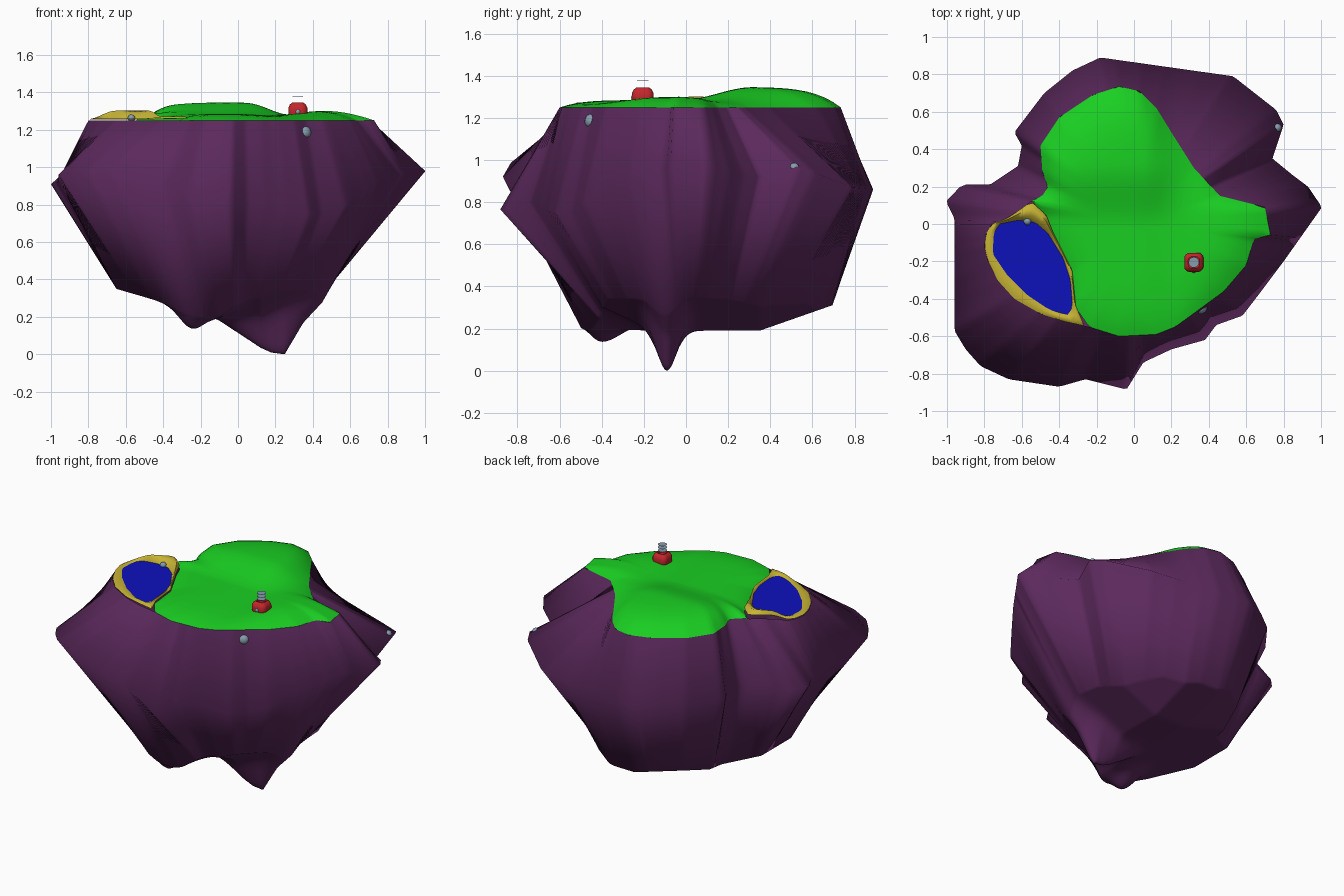
import bpy, bmesh, math
from math import sin, cos, pi, exp

if "Cube" in bpy.data.objects:
    bpy.data.objects.remove(bpy.data.objects["Cube"])

def material(name, rgb):
    m = bpy.data.materials.new(name)
    m.diffuse_color = (*rgb, 1)
    m.use_nodes = True
    m.node_tree.nodes["Principled BSDF"].inputs["Base Color"].default_value = m.diffuse_color
    return m

PURPLE = material("rock_purple", (0.105, 0.022, 0.107))
GREEN = material("grass_green", (0.01, 0.62, 0.016))
YELLOW = material("sand_yellow", (0.57, 0.45, 0.035))
BLUE = material("water_blue", (0.004, 0.006, 0.5))
RED = material("hut_red", (0.55, 0.02, 0.025))
GREY = material("stone_grey", (0.24, 0.34, 0.42))

def loft(name, rings, mat, cap_start=True, cap_end=True, angle=40):
    """Skin a list of equal-length point rings."""
    bm = bmesh.new()
    vs = [[bm.verts.new(p) for p in r] for r in rings]
    n = len(vs[0])
    for a, b in zip(vs, vs[1:]):
        for i in range(n):
            j = (i + 1) % n
            bm.faces.new((a[i], a[j], b[j], b[i]))
    if cap_start:
        bm.faces.new(vs[0][::-1])
    if cap_end:
        bm.faces.new(vs[-1])
    bmesh.ops.recalc_face_normals(bm, faces=bm.faces)
    me = bpy.data.meshes.new(name)
    bm.to_mesh(me)
    bm.free()
    ob = bpy.data.objects.new(name, me)
    bpy.context.collection.objects.link(ob)
    finish(ob, mat, angle)
    return ob

def finish(ob, mat, angle=40):
    ob.data.materials.append(mat)
    bpy.ops.object.select_all(action='DESELECT')
    ob.select_set(True)
    bpy.context.view_layer.objects.active = ob
    bpy.ops.object.shade_smooth_by_angle(angle=math.radians(angle))

def resample(poly, n, cx=0.0, cy=0.0):
    """Points of a star-shaped outline at n even angles round (cx, cy)."""
    out = []
    for k in range(n):
        dx, dy = cos(2 * pi * k / n + 0.001), sin(2 * pi * k / n + 0.001)
        best = None
        for p, q in zip(poly, poly[1:] + poly[:1]):
            ax, ay = p[0] - cx, p[1] - cy
            ex, ey = q[0] - p[0], q[1] - p[1]
            det = dx * ey - dy * ex
            if abs(det) < 1e-9:
                continue
            r = (ax * ey - ay * ex) / det
            s = (ax * dy - ay * dx) / det
            if r > 0 and -1e-6 <= s <= 1 + 1e-6 and (best is None or r > best[0]):
                best = (r, p[2] + s * (q[2] - p[2]))
        out.append((cx + best[0] * dx, cy + best[0] * dy, best[1]))
    return out

def mix(a, b, t):
    return [tuple(u + (v - u) * t for u, v in zip(p, q)) for p, q in zip(a, b)]

def flat(pts, z):
    return [(x, y, z) for x, y in pts]

def step(a, b, v):
    t = min(1, max(0, (v - a) / (b - a)))
    return t * t * (3 - 2 * t)

# Shared outlines: cliff edge of the grass, and the beach
grass_cliff = [(-.24, -.55), (-.08, -.60), (.12, -.59), (.22, -.55), (.33, -.47), (.48, -.36),
               (.6, -.22), (.64, -.08), (.73, -.06), (.70, .09), (.46, .15), (.32, .30),
               (.20, .49), (.12, .62), (.03, .71), (-.08, .735), (-.22, .69), (-.40, .57),
               (-.50, .42), (-.49, .28), (-.46, .20), (-.49, .15)]
beach_cliff = [(-.55, .12), (-.62, .07), (-.68, .03), (-.76, 0), (-.79, -.05), (-.80, -.12),
               (-.78, -.2), (-.73, -.30), (-.64, -.40), (-.5, -.48), (-.38, -.52)]
beach_inner = [(-.47, .05), (-.43, -.05), (-.33, -.25), (-.31, -.45)]

# Widest contour of the rock, with its height
wide = [(1.005, .09, .98), (.93, .2, .95), (.85, .26, .93), (.74, .35, .92), (.80, .53, .96),
        (.76, .61, .94), (.53, .79, .87), (-.18, .89, .86), (-.33, .82, .87), (-.48, .70, .88),
        (-.64, .49, .88), (-.60, .42, .88), (-.62, .31, .88), (-.77, .21, .9), (-.92, .21, .9),
        (-1.005, .12, .91), (-.96, .03, .92), (-.96, -.57, .96), (-.9, -.67, .97),
        (-.82, -.76, .98), (-.67, -.83, .99), (-.4, -.87, .92), (-.26, -.83, .85),
        (-.04, -.885, .76), (.05, -.74, .8), (.2, -.67, .78), (.38, -.62, .75),
        (.44, -.54, .75), (.58, -.49, .8), (.68, -.36, .88), (.8, -.2, .95)]
low = [(.48, .03), (.46, .2), (.35, .42), (.25, .58), (.05, .69), (-.2, .70), (-.36, .55),
       (-.45, .26), (-.65, .12), (-.65, -.2), (-.46, -.42), (-.33, -.49), (-.2, -.5),
       (-.03, -.42), (.25, -.37), (.42, -.2)]
keel = [(-.6, .4), (-.1, .18), (.12, .035), (.18, .008), (.25, 0), (.35, .17), (.5, .33), (1, .8)]

def underside(x, y):
    z = .19 + .29 * max(0, -.1 - x) + .45 * max(0, x - .12) + .35 * max(0, y - .35)
    z += .45 * max(0, -.15 - y) * step(-.15, .1, x)
    z -= .095 * exp(-((x + .25) / .09) ** 2 - ((y + .40) / (.08 if y < -.4 else .13)) ** 2)
    for (x0, z0), (x1, z1) in zip(keel, keel[1:]):   # sharp keel spike
        if x0 <= x < x1:
            k = z0 + (z1 - z0) * (x - x0) / (x1 - x0)
            z -= max(0, z - k) * exp(-((y + .09) / .07) ** 2)
    return max(z, 0)

# Rock: softly shaded, no edge at the widest line
N = 300
top_ring = resample(flat(grass_cliff + beach_cliff, 1.25), N)
wide_ring = resample(wide, N)
low_ring = [(x, y, underside(x, y)) for x, y, _ in resample(flat(low, 0), N)]
rings = [top_ring, wide_ring, low_ring]
for i in range(1, 26):
    s = 1 - i / 26
    rings.append([(x * s, y * s, underside(x * s, y * s)) for x, y, _ in low_ring])
loft("rock", rings, PURPLE, cap_start=False, angle=180)

# Grass with a raised hill at the back
def ground(x, y, t):
    h = .035 + .022 * exp(-((x - .5) / .2) ** 2 - ((y + .12) / .25) ** 2)
    h += .062 * step(-.02, .32, y) * (1 - step(.05, .35, x))
    h -= .01 * exp(-((x - .2) / .12) ** 2)
    return 1.25 + h * (1 - t ** 6)

grass_edge = resample(flat(grass_cliff + [(-.55, .12)] + beach_inner, 1.25), 150, .03, 0)
grass = []
for i in range(19):
    t = 1 - i / 18 * .99
    grass.append([(.03 + (x - .03) * t, y * t, ground(.03 + (x - .03) * t, y * t, t))
                  for x, y, _ in grass_edge])
loft("grass", grass, GREEN, cap_start=False, angle=60)

# Beach and pond
pond = [(-.75, -.05), (-.72, 0), (-.62, .02), (-.53, .01), (-.46, -.05), (-.38, -.18),
        (-.34, -.30), (-.33, -.42), (-.34, -.49), (-.45, -.46), (-.57, -.38), (-.68, -.27),
        (-.755, -.16)]
C = (-.54, -.21)
pond_ring = resample(flat(pond, 1.258), 64, *C)
beach_ring = resample(flat(beach_cliff + [(-.24, -.55)] + beach_inner[::-1], 1.25), 64, *C)

def dune(ring, lift):
    return [(x, y, z + lift * (.008 + .042 * step(-.12, .04, y) * step(-.8, -.66, x)
             + .012 * step(-.5, -.38, x))) for x, y, z in ring]

loft("beach", [dune(beach_ring, .5), dune(mix(beach_ring, pond_ring, .3), 1),
               dune(mix(beach_ring, pond_ring, .7), .7), pond_ring], YELLOW, False, False, 80)
loft("pond", [pond_ring, mix(pond_ring, [(*C, 1.258)] * 64, .5)], BLUE, False, True)

# Hut: rounded square body
def rounded_square(r, z):
    return [(.32 + r * max(-1, min(1, 1.17 * cos(a))), -.205 + r * max(-1, min(1, 1.17 * sin(a))), z)
            for a in (2 * pi * k / 32 for k in range(32))]

loft("hut", [rounded_square(r, z) for r, z in
             [(.045, 1.265), (.051, 1.29), (.051, 1.318), (.043, 1.335), (.03, 1.345),
              (.024, 1.343), (.022, 1.33)]], RED)

# Smoke discs over the hut
for k in range(3):
    bpy.ops.mesh.primitive_cylinder_add(vertices=24, radius=.028, depth=.001,
                                        location=(.32, -.205, 1.357 + .02 * k))
    bpy.context.object.name = f"smoke_disc_{k + 1}"
    finish(bpy.context.object, GREY)

# Grey stone openings: hut door, spring, cliff outlets
for name, loc, r in [("hut_door", (.32, -.245, 1.297), .016),
                     ("pond_spring", (-.57, .015, 1.262), .02),
                     ("front_outlet", (.355, -.445, 1.185), .036),
                     ("side_outlet", (.765, .515, .965), .022)]:
    bpy.ops.mesh.primitive_uv_sphere_add(segments=20, ring_count=10, radius=r, location=loc)
    bpy.context.object.name = name
    finish(bpy.context.object, GREY)
